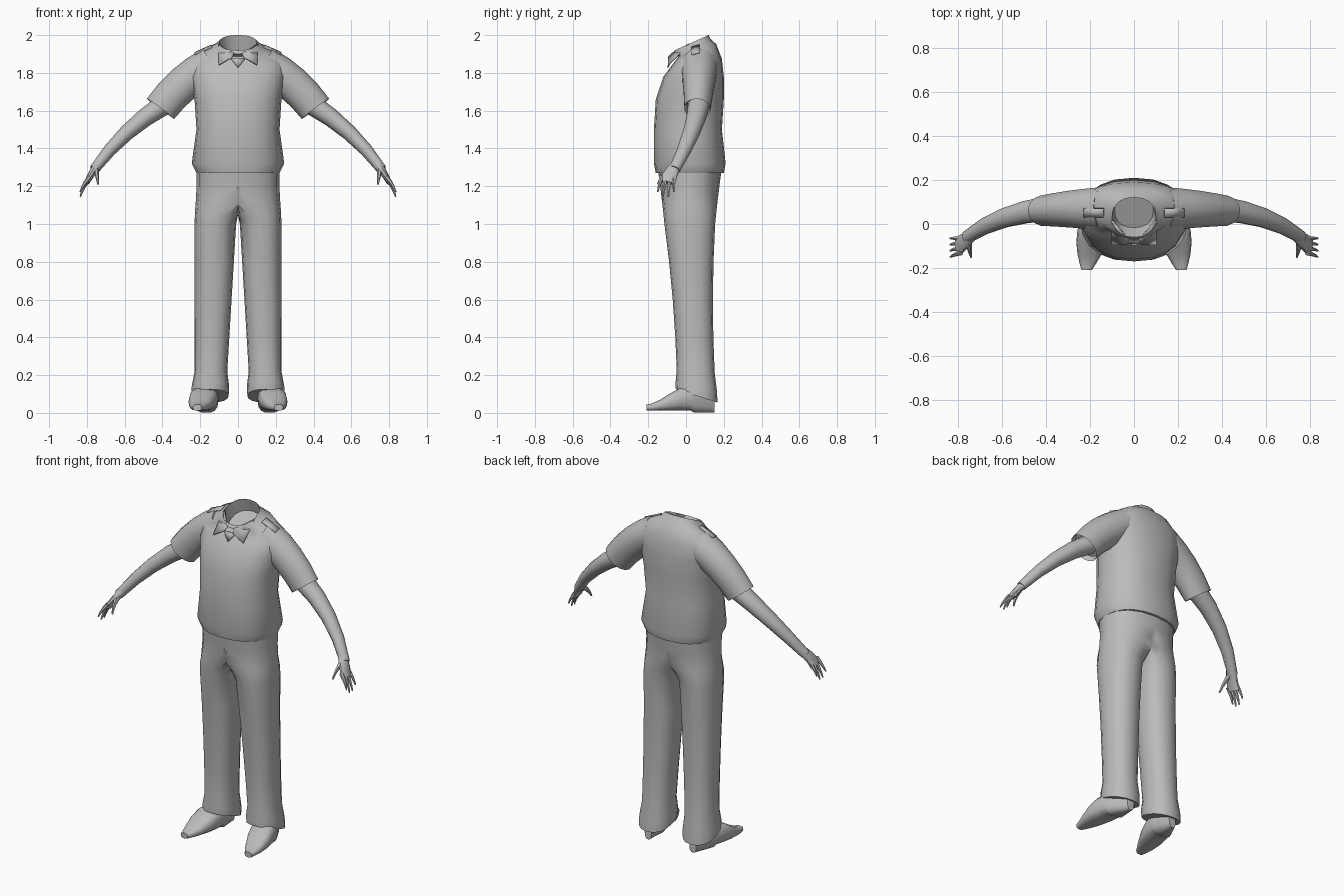
import bpy, bmesh, math
from mathutils import Vector

cube = bpy.data.objects.get("Cube")
if cube:
    bpy.data.objects.remove(cube)

grey = bpy.data.materials.new("plain grey")
grey.use_nodes = True
grey.diffuse_color = (0.5, 0.5, 0.5, 1)
grey.node_tree.nodes["Principled BSDF"].inputs["Base Color"].default_value = grey.diffuse_color
across, back, up = Vector((1, 0, 0)), Vector((0, 1, 0)), Vector((0, 0, 1))
parts = []


def mix(start, end, t):
    return start + (end - start) * t


def ease(t):
    """Smooth step, held flat outside the unit range."""
    t = min(max(t, 0), 1)
    return t * t * (3 - 2 * t)


def finish(name, bm, mirror):
    mesh = bpy.data.meshes.new(name)
    bm.to_mesh(mesh)
    bm.free()
    mesh.materials.append(grey)
    part = bpy.data.objects.new(name, mesh)
    bpy.context.collection.objects.link(part)
    if mirror:
        part.modifiers.new("both sides", "MIRROR")
    parts.append(part)
    return part


def ring(centre, side, other, width, depth, power=2.0, count=16):
    """Rounded outline spanned by two directions; a higher power is boxier."""
    points = []
    for step in range(count):
        angle = math.tau * step / count
        c, s = math.cos(angle), math.sin(angle)
        points.append(Vector(centre)
                      + side * width * math.copysign(abs(c) ** (2 / power), c)
                      + other * depth * math.copysign(abs(s) ** (2 / power), s))
    return points


def loft(name, rings, mirror=True, hollow=0):
    """Skin the rings; hollow sinks the last cap to leave an open rim."""
    bm = bmesh.new()
    loops = [[bm.verts.new(point) for point in outline] for outline in rings]
    count = len(loops[0])
    for low, high in zip(loops, loops[1:]):
        for i in range(count):
            j = (i + 1) % count
            bm.faces.new((low[i], low[j], high[j], high[i]))
    bm.faces.new(loops[0])
    cap = bm.faces.new(loops[-1])
    bmesh.ops.recalc_face_normals(bm, faces=bm.faces)
    if hollow:
        bmesh.ops.inset_individual(bm, faces=[cap], thickness=0.012, depth=-hollow)
    # Open the walls lying on the mirror plane so the halves join
    if mirror:
        walls = [f for f in bm.faces if all(abs(v.co.x) < 0.001 for v in f.verts)]
        bmesh.ops.delete(bm, geom=walls, context="FACES")
    return finish(name, bm, mirror)


def limb(name, start, bend, end, thickness, depth, count=10, hollow=0):
    """Tapered tube along a bent path, on both sides."""
    start, bend, end = Vector(start), Vector(bend), Vector(end)
    rings = []
    for step in range(5):
        t = step / 4
        centre = mix(mix(start, bend, t), mix(bend, end, t), t)
        along = mix(bend - start, end - bend, t).normalized()
        flat = (back - along * along.y).normalized()
        rings.append(ring(centre, flat.cross(along), flat,
                          mix(*thickness, t), mix(*depth, t), count=count))
    loft(name, rings, hollow=hollow)


def plate(name, corners, mirror=True):
    bm = bmesh.new()
    bm.faces.new([bm.verts.new(corner) for corner in corners])
    finish(name, bm, mirror).modifiers.new("cloth", "SOLIDIFY").thickness = 0.008


# Shirt body from hem to collar: height, middle, half width, half depth
shirt = [
    (1.27, .02, .22, .18),
    (1.32, .02, .245, .19),
    (1.5, .01, .22, .18),
    (1.66, .02, .23, .18),
    (1.78, .04, .25, .16),
    (1.86, .06, .25, .13),
    (1.92, .06, .18, .1),
    (1.94, .03, .12, .1),
    (1.96, .03, .1, .09),
]
outlines = []
for height, middle, width, depth in shirt:
    rise = ease((height - 1.8) / 0.2) / 2
    outlines.append(ring((0, middle, height), across, back + up * rise,
                         width, depth, power=2.3, count=20))
loft("shirt_body", outlines, mirror=False, hollow=0.08)

# Sleeves, open at the hem
limb("sleeve", (.14, .07, 1.84), (.3, .07, 1.76), (.41, .06, 1.61),
     thickness=(.1, .09), depth=(.1, .07), count=14, hollow=0.03)

# Collar flaps, front point and shoulder tabs
plate("collar_flap", [(.1, .02, 1.95), (.1, -.09, 1.84), (.03, -.09, 1.88), (.02, -.07, 1.9)])
plate("collar_point", [(-.04, -.08, 1.88), (0, -.1, 1.83), (.04, -.08, 1.88)], mirror=False)
plate("shoulder_tab", [(.14, .03, 1.94), (.23, .03, 1.9), (.23, .07, 1.91), (.14, .07, 1.95)])

# Bare arms and palms
limb("arm", (.38, .07, 1.64), (.61, .05, 1.5), (.76, -.06, 1.29),
     thickness=(.056, .027), depth=(.06, .03))
limb("palm", (.74, -.05, 1.31), (.77, -.08, 1.28), (.8, -.1, 1.22),
     thickness=(.025, .014), depth=(.03, .045))

# Four spread fingers and a thumb
for finger in range(4):
    spread = finger / 3
    root = Vector((.785, mix(-.13, -.065, spread), 1.25))
    drop = .08 + .03 * math.sin(math.pi * spread)
    tip = root + Vector((.05, mix(-.02, 0, spread), -drop))
    limb(f"finger_{finger + 1}", root, mix(root, tip, 0.5) + across * 0.01, tip,
         thickness=(.013, .004), depth=(.013, .004), count=6)
limb("thumb", (.75, -.07, 1.29), (.75, -.12, 1.27), (.74, -.15, 1.21),
     thickness=(.016, .005), depth=(.02, .005), count=6)

# Trousers: the waist divides into two tapering legs, ending in a flared cuff
outlines = []
for height in (1.3, 1.2, 1.15, 1.1, 1.05, 1, .8, .6, .4, .22, .14, .09):
    split = ease((1.2 - height) / 0.2)
    down = max(0, 1 - height)
    cuff = 0.015 if height < 0.2 else 0
    slope = -2 * max(0, 0.25 - height)
    width = mix(.22, .11, split) - .03 * down + cuff
    depth = .1 + .07 * (height - 0.3) ** 2 + cuff / 2
    outline = ring((.12 * split + .03 * down, .02 + .04 * down, height),
                   across, back + up * slope, width, depth, power=2.3)
    for point in outline:
        point.x = max(point.x, 0)
    outlines.append(outline)
loft("trouser_leg", outlines)

# Shoes from heel to toe, turned slightly out
outlines = []
for t in (0, .06, .3, .35, .5, .65, .8, .93, 1):
    sole = 0 if t < 0.33 else 0.012
    top = mix(.045, .14, ease((1 - t) / 0.6)) - (0.04 if t == 0 else 0)
    width = .075 * math.sin(math.pi * (.1 + .8 * t))
    centre = (mix(.15, .215, t), mix(.15, -.21, t), (sole + top) / 2)
    outlines.append(ring(centre, across, up, width, (top - sole) / 2, power=2.8, count=14))
loft("shoe", outlines)

# Soft shading with sharp hems
bpy.ops.object.select_all(action="DESELECT")
for part in parts:
    part.select_set(True)
bpy.context.view_layer.objects.active = parts[0]
bpy.ops.object.shade_smooth_by_angle(angle=math.radians(50))
